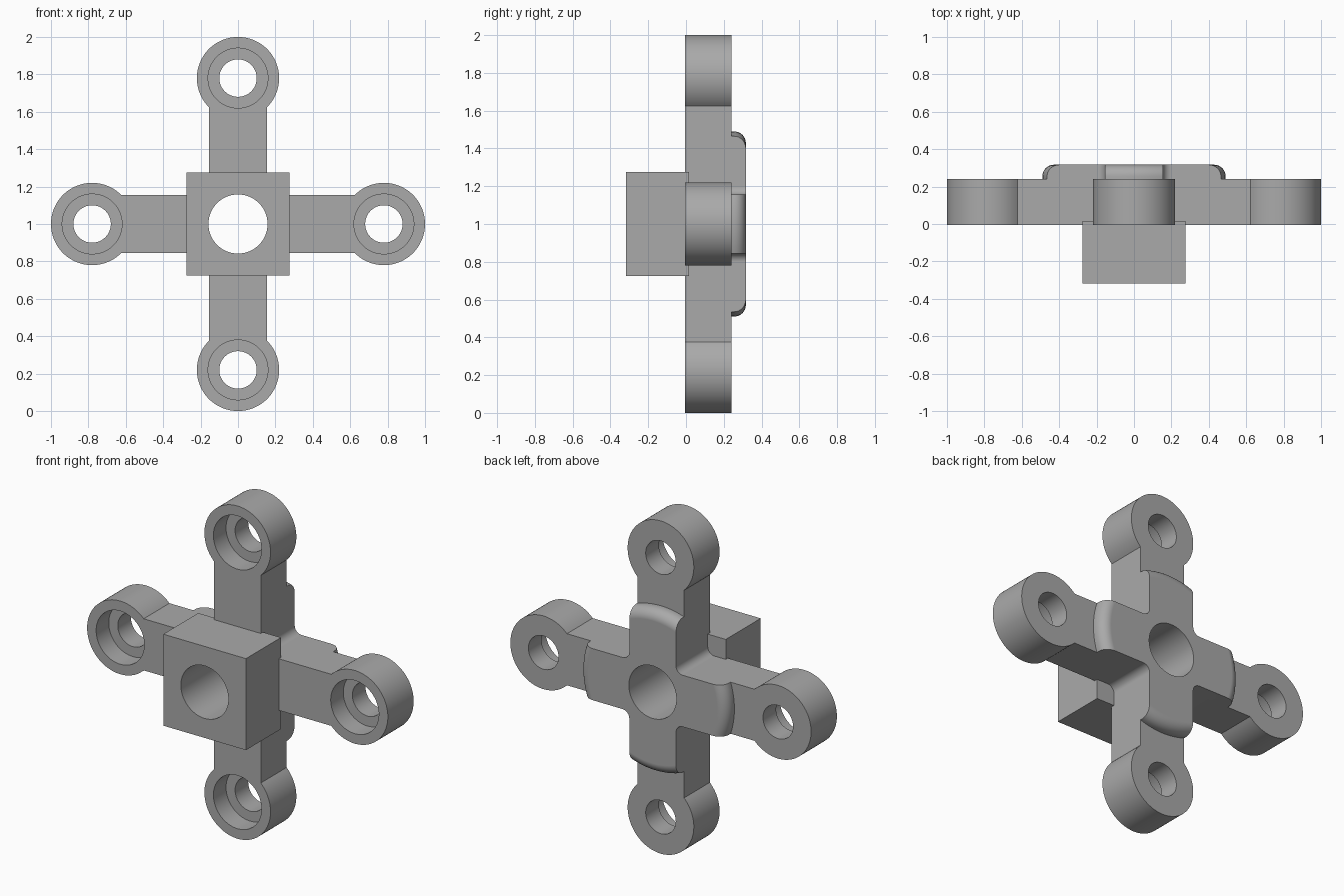
import bpy, bmesh, math
from mathutils import Matrix, Vector

if "Cube" in bpy.data.objects:
    bpy.data.objects.remove(bpy.data.objects["Cube"])

CZ = 1.0                       # height of the hub axis
W, FILLET = 0.155, 0.045       # arm half width, inner corner radius
RING_R, RING_D = 0.22, 0.78    # end ring radius, distance from hub
FRONT, PLATE, BACK = -0.005, 0.24, 0.317

grey = bpy.data.materials.new("plain grey")
grey.diffuse_color = (0.4, 0.4, 0.4, 1)
grey.use_nodes = True
grey.node_tree.nodes["Principled BSDF"].inputs["Base Color"].default_value = grey.diffuse_color


def make(name, bm):
    bmesh.ops.recalc_face_normals(bm, faces=bm.faces)
    me = bpy.data.meshes.new(name)
    bm.to_mesh(me)
    bm.free()
    me.materials.append(grey)
    ob = bpy.data.objects.new(name, me)
    bpy.context.collection.objects.link(ob)
    return ob


def prism(name, outline, y0, y1):
    bm = bmesh.new()
    f = bm.faces.new([bm.verts.new((x, y0, z + CZ)) for x, z in outline])
    ext = bmesh.ops.extrude_face_region(bm, geom=[f])
    vs = [v for v in ext["geom"] if isinstance(v, bmesh.types.BMVert)]
    bmesh.ops.translate(bm, verts=vs, vec=(0, y1 - y0, 0))
    return make(name, bm)


def cylinder(name, x, z, r, y0, y1, round_back=0):
    bm = bmesh.new()
    m = Matrix.Translation((x, (y0 + y1) / 2, z + CZ)) @ Matrix.Rotation(math.pi / 2, 4, 'X')
    bmesh.ops.create_cone(bm, cap_ends=True, segments=96, radius1=r, radius2=r,
                          depth=y1 - y0, matrix=m)
    if round_back:
        rim = [e for e in bm.edges if all(abs(v.co.y - y1) < 1e-4 for v in e.verts)]
        bmesh.ops.bevel(bm, geom=rim, offset=round_back, segments=8,
                        profile=0.5, affect='EDGES')
    return make(name, bm)


def boolean(ob, tool, op):
    mod = ob.modifiers.new("cut", 'BOOLEAN')
    mod.object, mod.operation, mod.solver = tool, op, 'EXACT'
    bpy.context.view_layer.objects.active = ob
    bpy.ops.object.modifier_apply(modifier=mod.name)
    bpy.data.objects.remove(tool)


def arc(cx, cz, r, a0, a1, n):
    return [(cx + r * math.cos(a0 + (a1 - a0) * i / n),
             cz + r * math.sin(a0 + (a1 - a0) * i / n)) for i in range(n + 1)]


def cross(tip):
    """Four-armed outline with filleted inner corners and the given arm tip."""
    c = W + FILLET
    arm = arc(c, -c, FILLET, math.pi, math.pi / 2, 8) + tip
    return [(x * co - z * si, x * si + z * co)
            for co, si in ((1, 0), (0, 1), (-1, 0), (0, -1)) for x, z in arm]


# flat four-armed plate with ring ends
a = math.pi - math.asin(W / RING_R)
plate = prism("arm_plate", cross(arc(RING_D, 0, RING_R, -a, a, 64)), FRONT, PLATE)

# counterbored screw holes in the ring ends
for x, z in ((1, 0), (0, 1), (-1, 0), (0, -1)):
    x, z = x * RING_D, z * RING_D
    boolean(plate, cylinder("hole", x, z, 0.1, -0.5, 0.5), 'DIFFERENCE')
    boolean(plate, cylinder("counterbore", x, z, 0.16, -0.5, 0.115), 'DIFFERENCE')

# raised back pad: cross trimmed by a round-edged disc
pad = prism("back_pad", cross([(0.6, -W), (0.6, W)]), PLATE, BACK + 0.1)
boolean(pad, cylinder("disc", 0, 0, 0.49, 0.1, BACK, 0.062), 'INTERSECT')

# square block on the front
B = 0.275
block = prism("front_block", [(-B, -B), (B, -B), (B, B), (-B, B)], -BACK, 0.015)

# shaft bore through everything, then shading
for ob in (plate, pad, block):
    boolean(ob, cylinder("bore", 0, 0, 0.158, -0.6, 0.6), 'DIFFERENCE')
    bpy.ops.object.select_all(action='DESELECT')
    ob.select_set(True)
    bpy.context.view_layer.objects.active = ob
    bpy.ops.object.shade_smooth_by_angle(angle=math.radians(30))
    wn = ob.modifiers.new("flat caps", 'WEIGHTED_NORMAL')
    wn.keep_sharp = True
